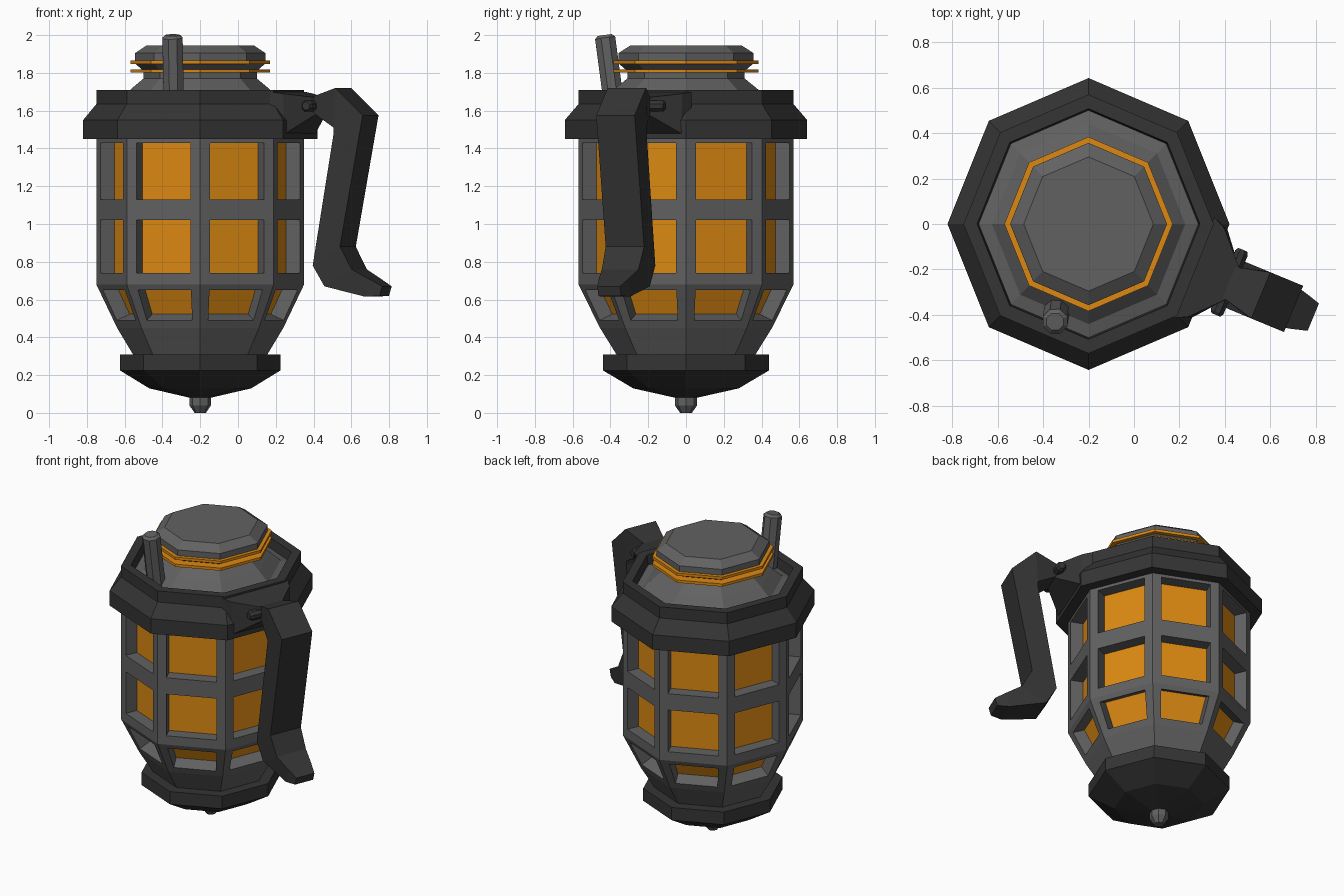
import bpy, bmesh, math
from mathutils import Vector

if "Cube" in bpy.data.objects:
    bpy.data.objects.remove(bpy.data.objects["Cube"])

CX = -0.2            # body axis position on x
SY = 1.035           # slight stretch of the body in y


def material(name, col):
    m = bpy.data.materials.new(name)
    m.diffuse_color = (*col, 1)
    m.use_nodes = True
    m.node_tree.nodes["Principled BSDF"].inputs["Base Color"].default_value = m.diffuse_color
    return m


GREY = material("mid grey metal", (0.12, 0.12, 0.12))
DARK = material("dark grey metal", (0.035, 0.035, 0.035))
ORANGE = material("glowing orange", (0.72, 0.25, 0.006))


def finish(name, bm, mats):
    bmesh.ops.remove_doubles(bm, verts=bm.verts, dist=0.0005)
    bmesh.ops.recalc_face_normals(bm, faces=bm.faces)
    me = bpy.data.meshes.new(name)
    bm.to_mesh(me)
    bm.free()
    for m in mats:
        me.materials.append(m)
    ob = bpy.data.objects.new(name, me)
    bpy.context.collection.objects.link(ob)
    return ob


def ring_pt(i, r, z):
    a = math.radians(45 * i)
    return Vector((CX + r * math.cos(a), SY * r * math.sin(a), z))


def loft(name, sections, mat, closed=False):
    """Join point rings of equal size, capping both ends unless closed."""
    bm = bmesh.new()
    rings = [[bm.verts.new(p) for p in s] for s in sections]
    n = len(rings[0])
    pairs = list(zip(rings, rings[1:])) + ([(rings[-1], rings[0])] if closed else [])
    for a, b in pairs:
        for i in range(n):
            j = (i + 1) % n
            bm.faces.new((a[i], a[j], b[j], b[i]))
    if not closed:
        bm.faces.new(rings[0][::-1])
        bm.faces.new(rings[-1])
    return finish(name, bm, [mat])


def turned(name, profile, mat, closed=False):
    return loft(name, [[ring_pt(i, r, z) for i in range(8)] for r, z in profile], mat, closed)


# Cage body: eight sides with three rows of recessed orange windows
def cage_r(z):
    prof = [(0.30, 0.35), (0.45, 0.44), (0.68, 0.55), (1.6, 0.55)]
    for (z0, r0), (z1, r1) in zip(prof, prof[1:]):
        if z <= z1:
            return r0 + (r1 - r0) * (z - z0) / (z1 - z0)


bm = bmesh.new()


def quad(pts, mi=0):
    bm.faces.new([bm.verts.new(p) for p in pts]).material_index = mi


levels = [0.30, 0.45, 0.49, 0.65, 0.68, 0.74, 1.02, 1.13, 1.43, 1.50]
window_rows = {2, 5, 7}
cuts = [0, 0.13, 0.87, 1]
for side in range(8):
    def at(u, z):
        r = cage_r(z)
        return ring_pt(side, r, z).lerp(ring_pt(side + 1, r, z), u)
    for row, (z0, z1) in enumerate(zip(levels, levels[1:])):
        for col, (u0, u1) in enumerate(zip(cuts, cuts[1:])):
            rim = [at(u0, z0), at(u1, z0), at(u1, z1), at(u0, z1)]
            if row in window_rows and col == 1:
                n = (rim[1] - rim[0]).cross(rim[3] - rim[0]).normalized()
                back = [p - n * 0.08 for p in rim]
                for k in range(4):
                    j = (k + 1) % 4
                    quad((rim[k], rim[j], back[j], back[k]))
                quad(back, 1)
            else:
                quad(rim)
finish("window_cage", bm, [GREY, ORANGE])

# Collar, base and lid
turned("collar", [(0.50, 1.45), (0.62, 1.45), (0.62, 1.55), (0.55, 1.635),
                  (0.55, 1.71), (0.49, 1.71), (0.48, 1.62)], DARK, True)
turned("base_cap", [(0.34, 0.31), (0.425, 0.31), (0.425, 0.225),
                    (0.27, 0.13), (0.055, 0.08)], DARK)
turned("base_nub", [(0.057, 0.10), (0.057, 0.04), (0.03, 0.0)], GREY)
turned("lid", [(0.50, 1.64), (0.425, 1.66), (0.36, 1.72), (0.30, 1.77), (0.30, 1.81),
               (0.345, 1.85), (0.345, 1.905), (0.285, 1.945)], GREY)
for k, z in enumerate((1.81, 1.857)):
    turned(f"lid_band_{k + 1}", [(0.29, z - 0.009), (0.37, z - 0.009),
                                 (0.37, z + 0.009), (0.29, z + 0.009)], ORANGE, True)


# Round bars with eight sides and chamfered ends
def bar(name, a, b, r, mat):
    a, b = Vector(a), Vector(b)
    d = (b - a).normalized()
    x = d.orthogonal().normalized()
    y = d.cross(x)
    secs = []
    for p, s in ((a, 0.7), (a + d * 0.015, 1), (b - d * 0.015, 1), (b, 0.7)):
        secs.append([p + (x * math.cos(t) + y * math.sin(t)) * r * s
                     for t in (math.pi * (k + 0.5) / 4 for k in range(8))])
    return loft(name, secs, mat)


bar("top_rod", (-0.34, -0.382, 1.64), (-0.347, -0.43, 2.0), 0.058, GREY)

# Lever frame: out is away from the axis, across is sideways
ang = math.radians(-22.5)
out = Vector((math.cos(ang), math.sin(ang), 0))
across = Vector((-math.sin(ang), math.cos(ang), 0))


def lever_pt(s, w, z):
    return Vector((CX, 0, z)) + out * s + across * w


def strap(name, rows, mat):
    """rows: outer (s, z), inner (s, z), half width"""
    return loft(name, [[lever_pt(so, -w, zo), lever_pt(so, w, zo),
                        lever_pt(si, w, zi), lever_pt(si, -w, zi)]
                       for so, zo, si, zi, w in rows], mat)


strap("lever_handle", [(0.66, 1.67, 0.66, 1.60, 0.07),
                       (0.82, 1.72, 0.81, 1.51, 0.11),
                       (0.976, 1.575, 0.81, 1.48, 0.11),
                       (0.846, 0.88, 0.69, 0.78, 0.11),
                       (0.911, 0.76, 0.755, 0.67, 0.105),
                       (1.00, 0.71, 0.98, 0.615, 0.085),
                       (1.07, 0.67, 1.055, 0.62, 0.065)], DARK)
strap("lever_bracket", [(0.50, 1.70, 0.50, 1.46, 0.24),
                        (0.56, 1.69, 0.575, 1.48, 0.21),
                        (0.69, 1.67, 0.69, 1.58, 0.07)], DARK)
bar("hinge_pin", lever_pt(0.67, -0.155, 1.625), lever_pt(0.67, 0.155, 1.625), 0.032, DARK)
